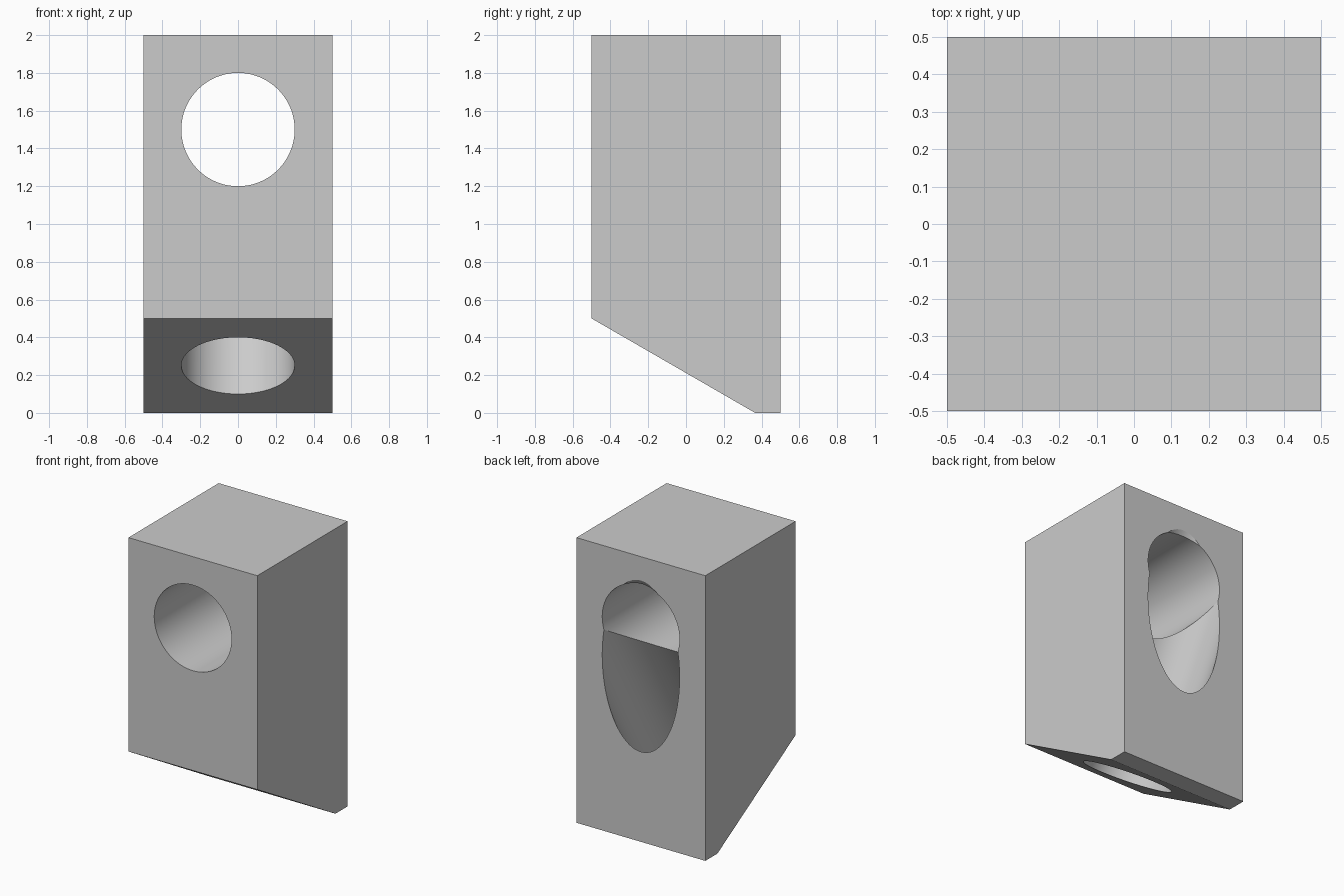
import bpy
import bmesh
from math import radians
from mathutils import Vector

cube = bpy.data.objects.get("Cube")
if cube:
    bpy.data.objects.remove(cube, do_unlink=True)

HALF = 0.5
RADIUS = 0.3

grey = bpy.data.materials.new("light grey")
grey.use_nodes = True
grey.diffuse_color = (0.6, 0.6, 0.6, 1)
grey.node_tree.nodes["Principled BSDF"].inputs["Base Color"].default_value = grey.diffuse_color


def add_object(name, mesh):
    mesh.materials.append(grey)
    obj = bpy.data.objects.new(name, mesh)
    bpy.context.collection.objects.link(obj)
    return obj


def extruded_block(name, profile):
    """Extrude a (y, z) side profile across the full width."""
    bm = bmesh.new()
    side = bm.faces.new([bm.verts.new((-HALF, y, z)) for y, z in profile])
    grown = bmesh.ops.extrude_face_region(bm, geom=[side])["geom"]
    moved = [v for v in grown if isinstance(v, bmesh.types.BMVert)]
    bmesh.ops.translate(bm, verts=moved, vec=(2 * HALF, 0, 0))
    bmesh.ops.recalc_face_normals(bm, faces=bm.faces)
    mesh = bpy.data.meshes.new(name)
    bm.to_mesh(mesh)
    bm.free()
    return add_object(name, mesh)


def bore(target, name, start, end):
    """Cut a round hole through the target between two points."""
    start, end = Vector(start), Vector(end)
    axis = end - start
    bm = bmesh.new()
    bmesh.ops.create_cone(bm, cap_ends=True, segments=128, radius1=RADIUS,
                          radius2=RADIUS, depth=axis.length)
    mesh = bpy.data.meshes.new(name)
    bm.to_mesh(mesh)
    bm.free()
    cutter = add_object(name, mesh)
    cutter.location = (start + end) / 2
    cutter.rotation_euler = axis.to_track_quat("Z", "X").to_euler()
    cutter.hide_render = True
    cutter.hide_set(True)
    cut = target.modifiers.new(name, "BOOLEAN")
    cut.operation = "DIFFERENCE"
    cut.solver = "EXACT"
    cut.object = cutter
    return cutter


# Upright block with a sloped underside
block = extruded_block("bored_block", [(-HALF, 0.5), (0.366, 0), (HALF, 0), (HALF, 2), (-HALF, 2)])

# Level hole from front to back, and one square to the slope that leaves by the back
cutters = [bore(block, "level_hole_cutter", (0, -1, 1.5), (0, 1, 1.5))]
slope_centre = Vector((0, -0.067, 0.25))
slope_axis = Vector((0, 0.5, 0.866))
cutters.append(bore(block, "slanted_hole_cutter",
                    slope_centre - slope_axis * 0.5, slope_centre + slope_axis * 2.2))

# Apply the cuts, then smooth the bores and keep the rims sharp
bpy.ops.object.select_all(action="DESELECT")
block.select_set(True)
bpy.context.view_layer.objects.active = block
for cutter in cutters:
    bpy.ops.object.modifier_apply(modifier=cutter.name)
    bpy.data.objects.remove(cutter, do_unlink=True)
bpy.ops.object.shade_smooth_by_angle(angle=radians(20))
